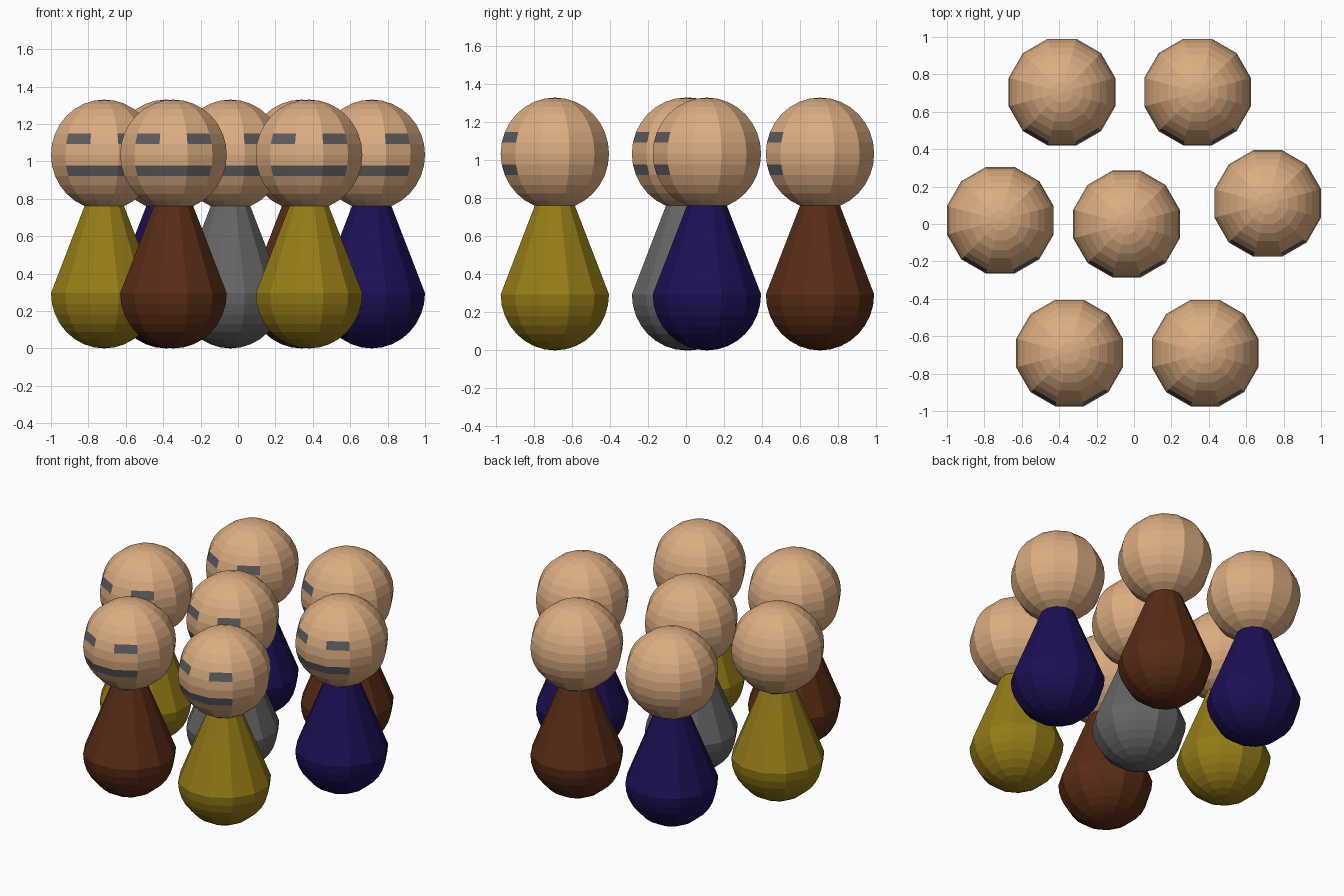
import bpy, bmesh
from math import sin, cos, pi, radians

if "Cube" in bpy.data.objects:
    bpy.data.objects.remove(bpy.data.objects["Cube"])

R = 0.295          # head and body radius
SEG, RINGS = 12, 16
HEAD_Z, BODY_Z = 1.035, 0.295


def material(name, rgb):
    m = bpy.data.materials.new(name)
    m.diffuse_color = (*rgb, 1)
    m.use_nodes = True
    m.node_tree.nodes["Principled BSDF"].inputs["Base Color"].default_value = m.diffuse_color
    return m


SKIN = material("skin", (0.72, 0.42, 0.22))
FACE = material("face_grey", (0.11, 0.11, 0.12))
YELLOW = material("yellow", (0.30, 0.20, 0.008))
BROWN = material("brown", (0.10, 0.025, 0.008))
BLUE = material("blue", (0.012, 0.005, 0.09))
GREY = material("grey", (0.13, 0.13, 0.13))


def lathe(name, profile, mats, loc):
    """Spin (radius, z) points into a 12-sided solid with flat front; ends are poles."""
    bm = bmesh.new()
    bottom = bm.verts.new((0, 0, profile[0][1]))
    top = bm.verts.new((0, 0, profile[-1][1]))
    rings = []
    for r, z in profile[1:-1]:
        # column 0 is centred on the front (-y)
        angles = [-pi / 2 + (i - 0.5) * 2 * pi / SEG for i in range(SEG)]
        rings.append([bm.verts.new((r * cos(a), r * sin(a), z)) for a in angles])
    faces = {}
    for i in range(SEG):
        j = (i + 1) % SEG
        bm.faces.new((bottom, rings[0][j], rings[0][i]))
        bm.faces.new((top, rings[-1][i], rings[-1][j]))
        for k in range(len(rings) - 1):
            faces[k, i] = bm.faces.new((rings[k][i], rings[k][j],
                                        rings[k + 1][j], rings[k + 1][i]))
    if len(mats) > 1:
        # mouth spans three columns, eyes sit either side of the centre column
        for key in ((5, SEG - 1), (5, 0), (5, 1), (8, SEG - 1), (8, 1)):
            faces[key].material_index = 1
    me = bpy.data.meshes.new(name)
    bm.to_mesh(me)
    bm.free()
    for m in mats:
        me.materials.append(m)
    ob = bpy.data.objects.new(name, me)
    ob.location = loc
    bpy.context.collection.objects.link(ob)


def arc(k):
    a = -pi / 2 + k * pi / RINGS
    return (R * cos(a), R * sin(a))


head_profile = [arc(k) for k in range(RINGS + 1)]
# Teardrop body: lower half sphere, then a cone up into the head
body_profile = [arc(k) for k in range(RINGS // 2 + 1)] + [(0, HEAD_Z - BODY_Z)]

figures = [
    ("back_left", -0.385, 0.705, BLUE),
    ("back_right", 0.34, 0.705, BROWN),
    ("middle_left", -0.715, 0.02, YELLOW),
    ("centre", -0.04, 0.0, GREY),
    ("middle_right", 0.715, 0.11, BLUE),
    ("front_left", -0.345, -0.69, BROWN),
    ("front_right", 0.38, -0.69, YELLOW),
]
for name, x, y, colour in figures:
    lathe(name + "_head", head_profile, [SKIN, FACE], (x, y, HEAD_Z))
    lathe(name + "_body", body_profile, [colour], (x, y, BODY_Z))
